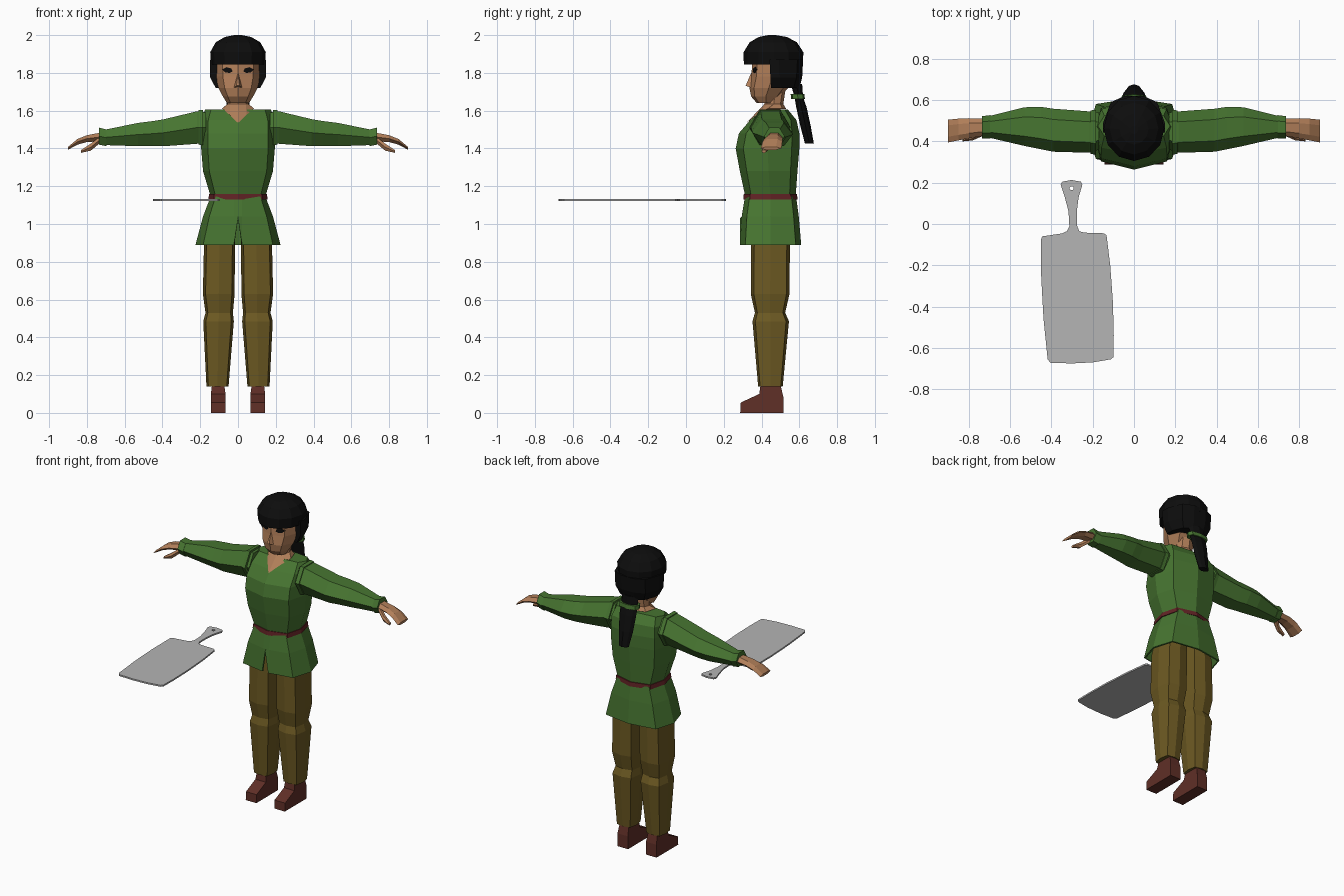
import bpy, bmesh, math


def mat(name, r, g, b):
    m = bpy.data.materials.new(name)
    m.diffuse_color = (r, g, b, 1)
    return m


GREEN = mat("tunic green", .062, .175, .030)
BROWN = mat("trouser brown", .150, .100, .016)
SKIN = mat("skin", .44, .21, .10)
LEATHER = mat("shoe leather", .115, .028, .020)
RED = mat("belt red", .120, .016, .018)
BLACK = mat("hair black", .004, .004, .004)
STEEL = mat("steel grey", .46, .46, .46)


def loft(name, rings, m, caps=True, side=1):
    """Skin a list of equal-length point rings; side=-1 mirrors in x."""
    bm = bmesh.new()
    vs = [[bm.verts.new((p[0] * side, p[1], p[2])) for p in r] for r in rings]
    n = len(rings[0])
    for a, b in zip(vs, vs[1:]):
        for i in range(n):
            j = (i + 1) % n
            bm.faces.new((a[i], a[j], b[j], b[i]))
    if caps:
        bm.faces.new(vs[0])
        bm.faces.new(vs[-1])
    bmesh.ops.recalc_face_normals(bm, faces=bm.faces)
    me = bpy.data.meshes.new(name)
    bm.to_mesh(me)
    bm.free()
    me.materials.append(m)
    ob = bpy.data.objects.new(name, me)
    bpy.context.collection.objects.link(ob)
    return ob


def octa(z, w, f, b, cx=0, k=.82, q=.12):
    """Eight-sided body section: half width w, front f, back b."""
    d, mid = b - f, (f + b) / 2
    half = [(0, f), (k * w, f + q * d), (w, mid), (k * w, b - q * d), (0, b)]
    pts = half + [(-x, y) for x, y in half[3:0:-1]]
    return [(cx + x, y, z) for x, y in pts]


def oval(z, rx, ry, cy, n=12):
    return [(rx * math.sin(2 * math.pi * i / n), cy - ry * math.cos(2 * math.pi * i / n), z) for i in range(n)]


def limb(x, y0, y1, z0, z1, n=6):
    """Section across the x axis for arms and hands."""
    cy, cz = (y0 + y1) / 2, (z0 + z1) / 2
    s = math.sin(math.pi / 3) if n == 6 else 1
    return [(x, cy + (y1 - y0) / 2 * math.cos(2 * math.pi * i / n),
             cz + (z1 - z0) / 2 / s * math.sin(2 * math.pi * i / n)) for i in range(n)]


# tunic body
loft("tunic_body", [octa(*r) for r in [
    (1.14, .143, .315, .58), (1.28, .185, .285, .59), (1.40, .195, .263, .60),
    (1.48, .195, .280, .60), (1.55, .192, .340, .585), (1.605, .175, .41, .54)]], GREEN)


# tunic skirt with a slit at the front
def skirt_ring(z, w, f, b, slit_z):
    o = octa(z, w, f, b, q=.09)
    return [(0, f, slit_z), (.022, f, z)] + o[1:] + [(-.022, f, z)]


skirt = loft("tunic_skirt", [skirt_ring(1.145, .145, .312, .583, 1.145),
                             skirt_ring(1.04, .185, .295, .597, 1.04),
                             skirt_ring(.89, .225, .285, .61, 1.03)], GREEN, caps=False)
sol = skirt.modifiers.new("cloth", 'SOLIDIFY')
sol.thickness, sol.offset = .01, -1

# belt
loft("belt", [octa(1.13, .157, .303, .59), octa(1.158, .153, .306, .588)], RED)

# neck with the skin showing in the V of the collar
loft("neck", [
    [(0, .320, 1.535), (.045, .375, 1.578), (.085, .435, 1.612), (.06, .51, 1.61),
     (0, .53, 1.61), (-.06, .51, 1.61), (-.085, .435, 1.612), (-.045, .375, 1.578)],
    octa(1.635, .055, .415, .515, k=.75, q=.15), octa(1.73, .055, .42, .53, k=.75, q=.15)], SKIN)

# head, nose and eyes
loft("head", [octa(*r, k=.68, q=.12) for r in [
    (1.640, .058, .375, .47), (1.675, .080, .345, .50), (1.72, .103, .336, .54), (1.78, .118, .345, .57),
    (1.89, .120, .355, .57)]], SKIN)
loft("nose", [[(-.022, .345, 1.722), (.022, .345, 1.722), (0, .355, 1.81)],
              [(-.008, .316, 1.732), (.008, .316, 1.732), (0, .345, 1.80)]], SKIN)
for s, tag in ((1, "left"), (-1, "right")):
    outline = [(.028, 1.808), (.045, 1.800), (.066, 1.802), (.084, 1.818), (.062, 1.830), (.036, 1.824)]
    loft(tag + "_eye", [[(x, .344 + .33 * x + dy, z) for x, z in outline] for dy in (0, .009)], BLACK, side=s)

# hair cap, back hair, ponytail and tie
loft("hair_cap", [oval(*r) for r in [
    (1.845, .142, .157, .463), (1.91, .147, .158, .463), (1.962, .118, .125, .462), (1.99, .07, .075, .46),
    (2.0, .02, .02, .455)]], BLACK)


def back_hair(z, w, y0, y1):
    half = [(w, y0), (w, y0 + .05), (w * .75, y1 - .03), (w * .3, y1)]
    return [(x, y, z) for x, y in half] + [(-x, y, z) for x, y in half[::-1]]


loft("back_hair", [back_hair(1.72, .118, .45, .600), back_hair(1.775, .147, .447, .615),
                   back_hair(1.87, .149, .442, .62)], BLACK)
loft("ponytail", [octa(z, w, f, b, k=.7, q=.2) for z, w, f, b in [
    (1.74, .060, .555, .615), (1.67, .060, .575, .620), (1.62, .060, .583, .638), (1.52, .052, .605, .660),
    (1.425, .036, .630, .677)]], BLACK)
loft("hair_tie", [octa(1.662, .07, .557, .63), octa(1.688, .07, .554, .626)], GREEN)

for s, tag in ((1, "left"), (-1, "right")):
    # sleeve, shoulder seam and cuff
    loft(tag + "_sleeve", [limb(*r) for r in [
        (.17, .36, .54, 1.43, 1.59), (.215, .345, .545, 1.425, 1.597), (.39, .350, .558, 1.412, 1.555),
        (.45, .362, .567, 1.412, 1.545), (.53, .378, .565, 1.412, 1.535), (.71, .42, .52, 1.418, 1.498)]],
        GREEN, side=s)
    loft(tag + "_shoulder_seam", [limb(.185, .335, .553, 1.418, 1.605),
                                  limb(.21, .340, .550, 1.420, 1.602)], GREEN, side=s)
    loft(tag + "_cuff", [limb(.695, .413, .527, 1.412, 1.500), limb(.735, .413, .522, 1.420, 1.510)],
         GREEN, side=s)
    # hand and thumb
    loft(tag + "_hand", [limb(*r) for r in [
        (.72, .428, .51, 1.438, 1.485), (.80, .415, .512, 1.434, 1.470), (.85, .405, .510, 1.420, 1.450),
        (.90, .395, .505, 1.393, 1.408)]], SKIN, side=s)
    loft(tag + "_thumb", [limb(*r) for r in [
        (.735, .425, .47, 1.425, 1.46), (.78, .405, .44, 1.388, 1.425), (.83, .400, .425, 1.377, 1.392)]],
        SKIN, side=s)
    # trouser leg with knee fold
    loft(tag + "_leg", [octa(z, (x1 - x0) / 2, f, b, (x0 + x1) / 2, k=.83, q=.08) for z, x0, x1, f, b in [
        (1.00, .016, .150, .345, .55), (.89, .016, .180, .345, .55), (.63, .018, .186, .343, .548),
        (.53, .027, .172, .365, .525), (.485, .022, .184, .352, .545), (.14, .050, .167, .382, .512)]],
        BROWN, side=s)
    # shoe
    prof = [(.287, 0), (.515, 0), (.515, .085), (.500, .15), (.395, .15), (.388, .10), (.290, .055)]
    loft(tag + "_shoe", [[(.105 + t * (.032 if z > .12 else .039), y, z) for y, z in prof] for t in (-1, 1)],
         LEATHER, side=s)

# cleaver: flat outline with a hanging hole
cu = bpy.data.curves.new("cleaver", 'CURVE')
cu.dimensions, cu.fill_mode, cu.extrude = '2D', 'BOTH', .005
outline = [(-.445, -.06), (-.35, -.046), (-.325, -.035), (-.313, -.01), (-.317, .06), (-.335, .13), (-.355, .19),
           (-.347, .205), (-.302, .213), (-.258, .205), (-.250, .19), (-.268, .13), (-.277, .06), (-.275, -.01),
           (-.265, -.035), (-.24, -.042), (-.145, -.045), (-.133, -.055), (-.115, -.20), (-.102, -.38),
           (-.098, -.54), (-.100, -.645), (-.112, -.655), (-.20, -.670), (-.30, -.675), (-.405, -.672),
           (-.418, -.655), (-.438, -.46), (-.449, -.26), (-.450, -.075)]
hole = [(-.302 + .010 * math.cos(a * math.pi / 5), .173 + .010 * math.sin(a * math.pi / 5)) for a in range(10)]
for pts in (outline, hole):
    sp = cu.splines.new('POLY')
    sp.points.add(len(pts) - 1)
    for p, (x, y) in zip(sp.points, pts):
        p.co = (x, y, 0, 1)
    sp.use_cyclic_u, sp.use_smooth = True, False
cu.materials.append(STEEL)
cleaver = bpy.data.objects.new("cleaver", cu)
cleaver.location.z = 1.127
bpy.context.collection.objects.link(cleaver)
bpy.context.view_layer.objects.active = cleaver
cleaver.select_set(True)
bpy.ops.object.convert(target='MESH')
